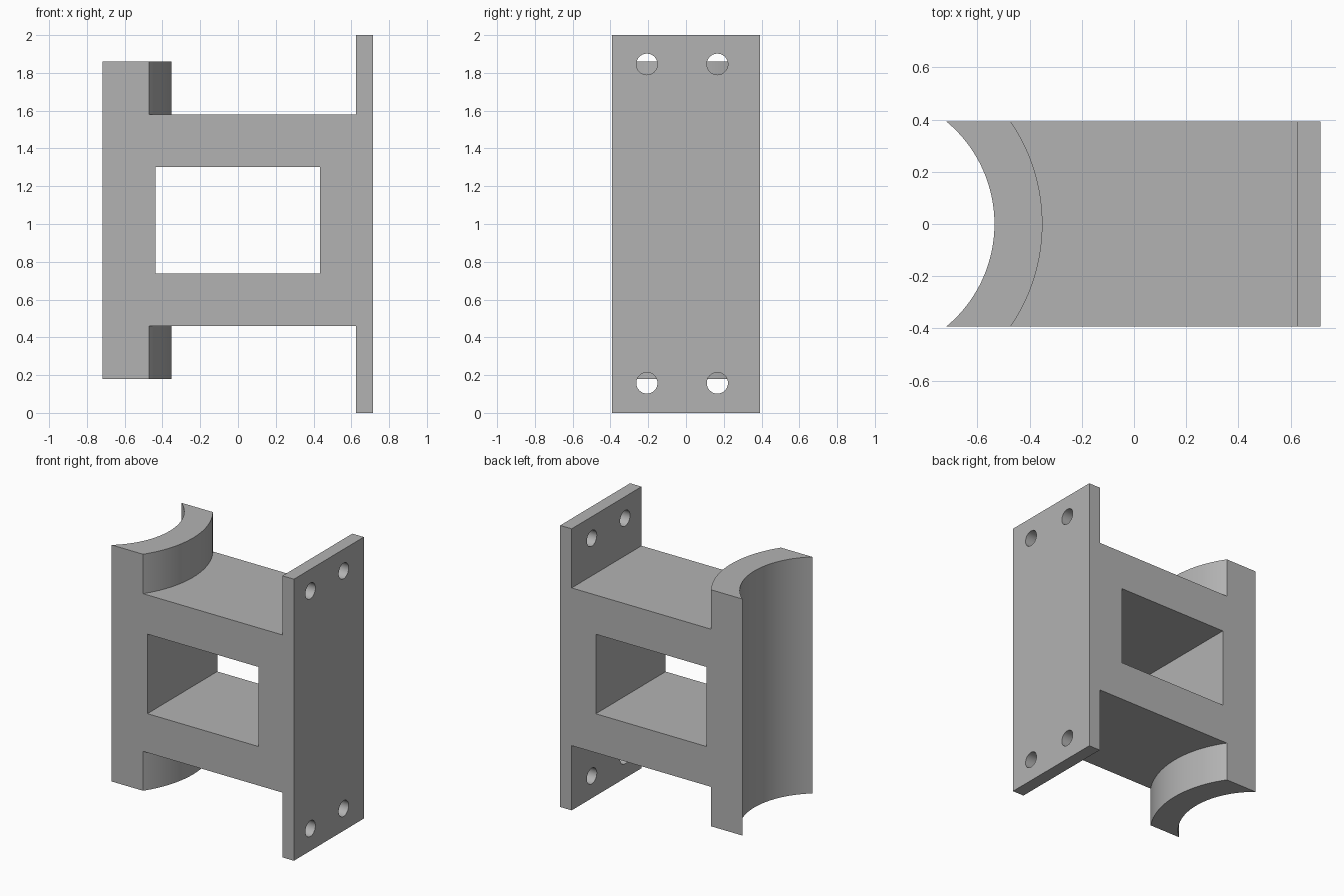
import bpy, bmesh
from math import radians, sin, cos, asin
from mathutils import Matrix

cube = bpy.data.objects.get("Cube")
if cube:
    bpy.data.objects.remove(cube, do_unlink=True)

HALF_Y = 0.392       # half depth of the whole bracket
ARC_X = -1.046       # axis of the curved saddle
INNER_R, OUTER_R = 0.511, 0.695
LEFT, RIGHT = -0.716, 0.714

grey = bpy.data.materials.new("plain grey")
grey.diffuse_color = (0.45, 0.45, 0.45, 1)
grey.use_nodes = True
grey.node_tree.nodes["Principled BSDF"].inputs["Base Color"].default_value = (0.45, 0.45, 0.45, 1)


def add_object(name, bm):
    bmesh.ops.recalc_face_normals(bm, faces=bm.faces)
    mesh = bpy.data.meshes.new(name)
    bm.to_mesh(mesh)
    bm.free()
    mesh.materials.append(grey)
    obj = bpy.data.objects.new(name, mesh)
    bpy.context.collection.objects.link(obj)
    return obj


def prism(name, outline, z0, z1):
    """Extrude an xy outline from z0 up to z1."""
    bm = bmesh.new()
    base = bm.faces.new([bm.verts.new((x, y, z0)) for x, y in outline])
    grown = bmesh.ops.extrude_face_region(bm, geom=[base])["geom"]
    top = [v for v in grown if isinstance(v, bmesh.types.BMVert)]
    bmesh.ops.translate(bm, verts=top, vec=(0, 0, z1 - z0))
    return add_object(name, bm)


def rect(x0, x1, y):
    return [(x0, -y), (x1, -y), (x1, y), (x0, y)]


def arc(radius, steps=40):
    """Arc about the saddle axis, from the front side to the back side."""
    a = asin(HALF_Y / radius)
    angles = [a * (2 * i / steps - 1) for i in range(steps + 1)]
    return [(ARC_X + radius * cos(t), radius * sin(t)) for t in angles]


def combine(target, tool, operation):
    mod = target.modifiers.new(tool.name, 'BOOLEAN')
    mod.operation, mod.solver, mod.object = operation, 'EXACT', tool
    bpy.context.view_layer.objects.active = target
    bpy.ops.object.modifier_apply(modifier=mod.name)
    bpy.data.objects.remove(tool, do_unlink=True)


# Curved saddle, joined to the central block and the flat mounting plate
bracket = prism("mounting_bracket", arc(OUTER_R) + arc(INNER_R)[::-1], 0.18, 1.86)
block = prism("central_block", arc(0.6) + [(0.66, HALF_Y), (0.66, -HALF_Y)], 0.46, 1.58)
plate = prism("mounting_plate", rect(0.624, RIGHT, HALF_Y), 0, 2)
combine(bracket, block, 'UNION')
combine(bracket, plate, 'UNION')

# Rectangular window right through the block
combine(bracket, prism("window_cutter", rect(-0.437, 0.434, 0.6), 0.737, 1.302), 'DIFFERENCE')

# Four bolt holes through the plate
for y in (-0.207, 0.166):
    for z in (0.158, 1.846):
        bm = bmesh.new()
        place = Matrix.Translation((0.67, y, z)) @ Matrix.Rotation(radians(90), 4, 'Y')
        bmesh.ops.create_cone(bm, cap_ends=True, segments=32, radius1=0.056,
                              radius2=0.056, depth=0.3, matrix=place)
        combine(bracket, add_object("bolt_hole_cutter", bm), 'DIFFERENCE')

bpy.ops.object.select_all(action='DESELECT')
bracket.select_set(True)
bpy.context.view_layer.objects.active = bracket
bpy.ops.object.shade_smooth_by_angle(angle=radians(30))
